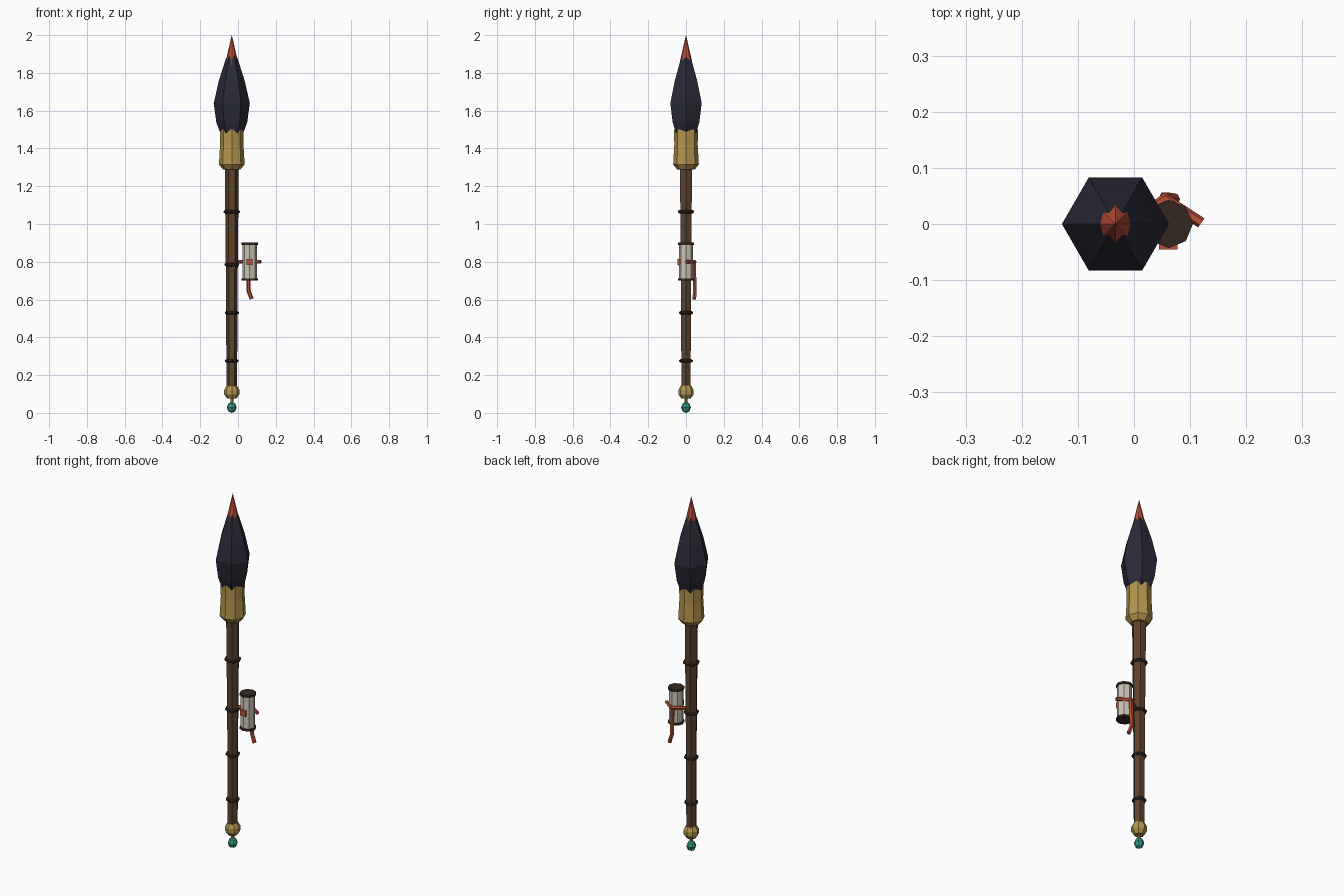
import bpy, bmesh, math
from mathutils import Vector

if "Cube" in bpy.data.objects:
    bpy.data.objects.remove(bpy.data.objects["Cube"])

AX = -0.033           # staff axis
SX = 0.062            # scroll axis

def mat(name, c):
    m = bpy.data.materials.new(name)
    m.diffuse_color = (*c, 1)
    m.use_nodes = True
    m.node_tree.nodes["Principled BSDF"].inputs["Base Color"].default_value = m.diffuse_color
    return m

NAVY = mat("navy", (0.023, 0.023, 0.04))
GOLD = mat("gold", (0.45, 0.30, 0.075))
WOOD = mat("wood", (0.11, 0.055, 0.026))
DARK = mat("dark_wood", (0.035, 0.02, 0.013))
RED = mat("red", (0.5, 0.08, 0.04))
TEAL = mat("teal", (0.04, 0.35, 0.25))
PAPER = mat("paper", (0.6, 0.55, 0.46))

def finish(name, bm, m):
    bmesh.ops.remove_doubles(bm, verts=bm.verts, dist=1e-5)
    bmesh.ops.recalc_face_normals(bm, faces=bm.faces)
    me = bpy.data.meshes.new(name)
    bm.to_mesh(me)
    bm.free()
    me.materials.append(m)
    ob = bpy.data.objects.new(name, me)
    bpy.context.collection.objects.link(ob)
    return ob

def loft(bm, rings):
    for a, b in zip(rings, rings[1:]):
        n = len(a)
        for i in range(n):
            j = (i + 1) % n
            bm.faces.new((a[i], a[j], b[j], b[i]))
    bm.faces.new(rings[0][::-1])
    bm.faces.new(rings[-1])

def lathe(name, profile, m, x=AX, n=8, turn=0.0):
    """Closed solid of revolution from (radius, z) pairs."""
    bm = bmesh.new()
    rings = []
    for r, z in profile:
        angs = [turn + 2 * math.pi * i / n for i in range(n)]
        rings.append([bm.verts.new((x + r * math.cos(a), r * math.sin(a), z)) for a in angs])
    loft(bm, rings)
    return finish(name, bm, m)

def tube(name, pts, r, m, n=6):
    """Faceted rod along a path with mitred joints."""
    bm = bmesh.new()
    pts = [Vector(p) for p in pts]
    rings = []
    for i, p in enumerate(pts):
        t = (pts[min(i + 1, len(pts) - 1)] - pts[max(i - 1, 0)]).normalized()
        ref = Vector((0, 0, 1)) if abs(t.z) < 0.6 else Vector((0, 1, 0))
        u = t.cross(ref).normalized()
        v = t.cross(u)
        rings.append([bm.verts.new(p + r * (u * math.cos(k * 2 * math.pi / n) + v * math.sin(k * 2 * math.pi / n)))
                      for k in range(n)])
    loft(bm, rings)
    return finish(name, bm, m)

# brush head
lathe("bristles", [(0.055, 1.47), (0.068, 1.50), (0.082, 1.54), (0.0955, 1.64),
                   (0.068, 1.76), (0.033, 1.87), (0.002, 1.94)], NAVY, n=6)
lathe("bristle_tip", [(0.039, 1.83), (0.0005, 2.0)], RED)
lathe("ferrule", [(0.046, 1.288), (0.068, 1.315), (0.062, 1.42), (0.063, 1.50)], GOLD)

# handle with bands
lathe("handle", [(0.028, 0.13), (0.031, 0.70), (0.037, 1.30)], WOOD, n=6)
for i, (z, r) in enumerate([(0.275, 0.036), (0.53, 0.037), (0.785, 0.039), (1.065, 0.043)]):
    lathe(f"handle_band_{i + 1}", [(r - 0.008, z - 0.009), (r, z - 0.004),
                                   (r, z + 0.004), (r - 0.008, z + 0.009)], DARK)

# pommel and bead
lathe("pommel", [(0.024, 0.075), (0.040, 0.098), (0.040, 0.122), (0.027, 0.145)], GOLD)
lathe("bead_neck", [(0.008, 0.045), (0.008, 0.08)], GOLD)
lathe("bead", [(0.0005, 0.0), (0.018, 0.008), (0.026, 0.029), (0.018, 0.05), (0.0005, 0.058)], TEAL)

# scroll with end caps
lathe("scroll", [(0.038, 0.705), (0.038, 0.895)], PAPER, x=SX)
for name, z in (("scroll_cap_bottom", 0.706), ("scroll_cap_top", 0.895)):
    lathe(name, [(0.043, z - 0.006), (0.043, z + 0.006)], DARK, x=SX)

# cord tying scroll to handle, with hanging tail and front seal
tube("cord", [(-0.005, 0.0, 0.8), (0.055, 0.046, 0.8), (0.12, 0.002, 0.8)], 0.010, RED)
tube("cord_tail", [(0.055, 0.042, 0.8), (0.055, 0.047, 0.65), (0.072, 0.044, 0.603)], 0.011, RED)
bm = bmesh.new()
bmesh.ops.create_cube(bm, size=1)
for v in bm.verts:
    v.co = Vector((0.061 + v.co.x * 0.033, -0.039 + v.co.y * 0.012, 0.8 + v.co.z * 0.032))
finish("scroll_seal", bm, RED)
